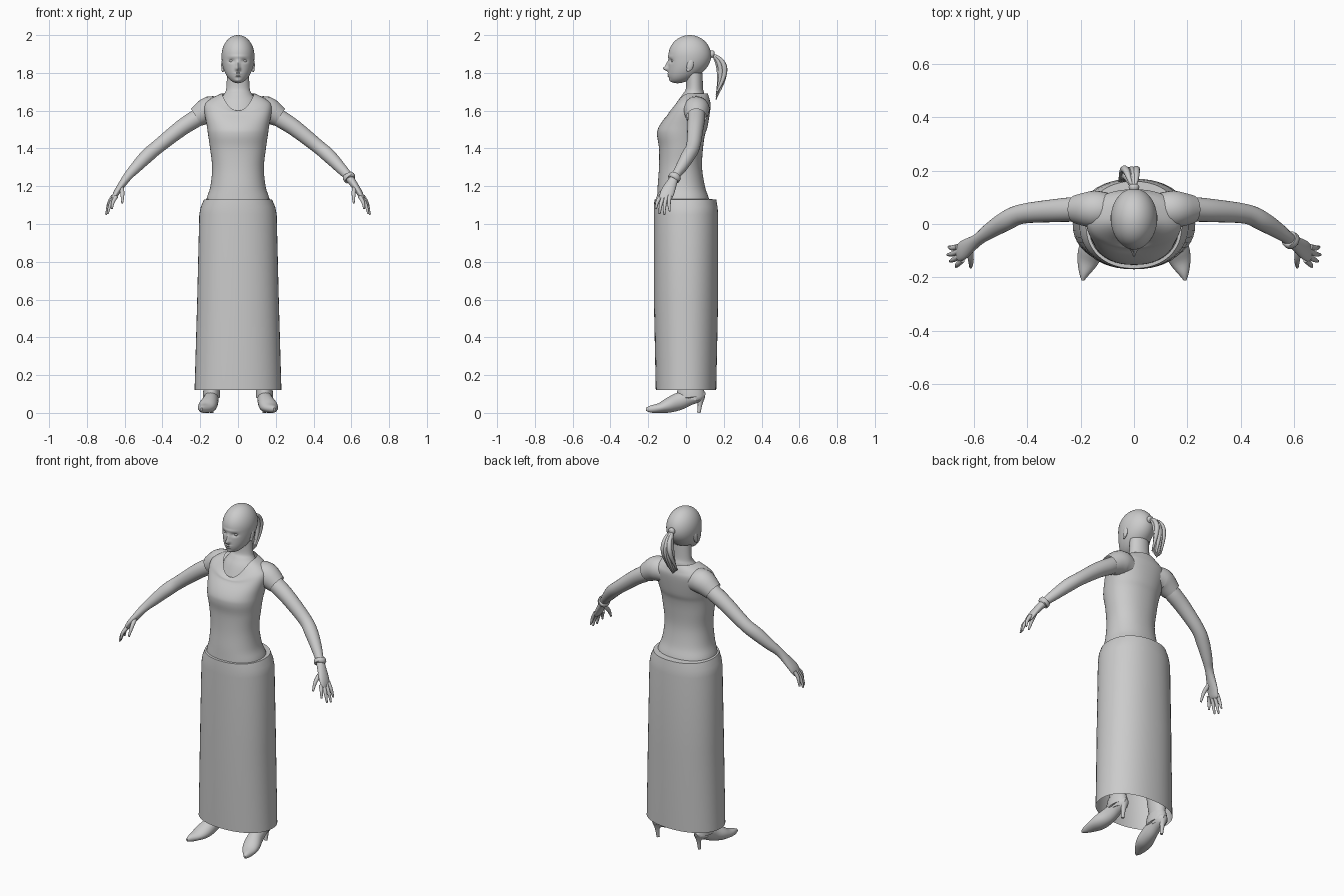
import bpy, bmesh, math
from mathutils import Vector, Matrix

if "Cube" in bpy.data.objects:
    bpy.data.objects.remove(bpy.data.objects["Cube"])

colour = (0.6, 0.6, 0.6, 1)
grey = bpy.data.materials.new("plain grey")
grey.use_nodes = True
grey.diffuse_color = colour
grey.node_tree.nodes["Principled BSDF"].inputs["Base Color"].default_value = colour


def finish(name, bm, mirror=False):
    bmesh.ops.recalc_face_normals(bm, faces=bm.faces)
    mesh = bpy.data.meshes.new(name)
    bm.to_mesh(mesh)
    bm.free()
    mesh.materials.append(grey)
    part = bpy.data.objects.new(name, mesh)
    bpy.context.collection.objects.link(part)
    if mirror:
        part.modifiers.new("Mirror", "MIRROR").use_mirror_merge = False
    bpy.ops.object.select_all(action="DESELECT")
    part.select_set(True)
    bpy.context.view_layer.objects.active = part
    bpy.ops.object.shade_smooth_by_angle(angle=math.radians(40))


def smooth(rows, steps):
    """Catmull-Rom interpolation of a list of number tuples."""
    out = []
    for i in range(len(rows) - 1):
        quad = rows[max(i - 1, 0)], rows[i], rows[i + 1], rows[min(i + 2, len(rows) - 1)]
        for step in range(steps):
            t = step / steps
            out.append([b + t / 2 * (c - a + t * (2*a - 5*b + 4*c - d + t * (3*(b - c) + d - a)))
                        for a, b, c, d in zip(*quad)])
    return out + [list(rows[-1])]


def circle(count):
    return [(math.cos(math.tau * i / count), math.sin(math.tau * i / count)) for i in range(count)]


def add_skin(bm, rings, caps):
    loops = [[bm.verts.new(point) for point in ring] for ring in rings]
    for low, high in zip(loops, loops[1:]):
        for i in range(len(low)):
            bm.faces.new((low[i - 1], low[i], high[i], high[i - 1]))
    if caps:
        bm.faces.new(loops[0])
        bm.faces.new(loops[-1])


def stack(name, rows, steps=5, power=2.2, dip=lambda z: 0):
    """Level rings given as height, half width, front and back; dip lowers the front."""
    rings = []
    for z, half, front, back in smooth(rows, steps):
        ring = []
        for pair in circle(48):
            c, s = [math.copysign(abs(v) ** (2 / power), v) for v in pair]
            y = (front + back) / 2 + s * (back - front) / 2
            ring.append((half * c, y, z - dip(z) * min(s, 0) ** 2))
        rings.append(ring)
    bm = bmesh.new()
    add_skin(bm, rings, False)
    finish(name, bm)


def add_tube(bm, rows, segs=24, steps=4, ref=(0, 1, 0), caps=True):
    """Rings square to a path: x, y, z, radius along ref, optional other radius."""
    rows = smooth([row if len(row) > 4 else (*row, row[3]) for row in rows], steps)
    centres = [Vector(row[:3]) for row in rows]
    rings = []
    for i, (*_, wide, thin) in enumerate(rows):
        ahead = (centres[min(i + 1, len(rows) - 1)] - centres[max(i - 1, 0)]).normalized()
        u = Vector(ref)
        u = (u - ahead * u.dot(ahead)).normalized()
        v = ahead.cross(u)
        rings.append([centres[i] + u * wide * c + v * thin * s for c, s in circle(segs)])
    add_skin(bm, rings, caps)


def tube(name, rows, mirror=False, **options):
    bm = bmesh.new()
    add_tube(bm, rows, **options)
    finish(name, bm, mirror)


def ball(name, centre, size, tilt=0):
    bm = bmesh.new()
    placing = Matrix.Translation(centre) @ Matrix.Rotation(tilt, 4, "X") @ Matrix.Diagonal((*size, 1))
    bmesh.ops.create_uvsphere(bm, u_segments=20, v_segments=12, radius=1, matrix=placing)
    finish(name, bm, True)


# Skirt: tube open at the hem, with a narrow shelf at the waist
stack("skirt", [(.12, .23, -.16, .16), (.6, .216, -.17, .17), (1.05, .205, -.17, .17),
                (1.09, .197, -.17, .167), (1.13, .18, -.167, .16), (1.132, .16, -.14, .12)], steps=1)


# Shirt body with a scooped neckline, and short sleeves
def neckline(z):
    return .09 * (max(z - 1.45, 0) / .24) ** 2


stack("shirt", [(1.1, .173, -.155, .13), (1.14, .165, -.153, .12), (1.2, .146, -.15, .1),
                (1.3, .137, -.143, .085), (1.4, .148, -.143, .09), (1.47, .158, -.153, .1),
                (1.52, .165, -.145, .115), (1.62, .18, -.1, .13), (1.66, .15, -.09, .125),
                (1.692, .086, -.075, .115)], dip=neckline)
tube("sleeves", [(.09, .055, 1.6, .06), (.15, .055, 1.606, .07), (.22, .055, 1.565, .053)],
     mirror=True, caps=False)

# Neck and upper chest
stack("neck", [(1.58, .12, -.075, .11), (1.65, .1, -.043, .1), (1.69, .072, -.016, .097),
               (1.72, .062, 0, .09), (1.8, .058, 0, .088)], power=2)

# Head: an egg with the jaw drawn forward, then soft facial features
# Each feature: side offset, height, spread across, spread up, push
features = [(0, 1.822, .011, .011, -.026), (0, 1.842, .009, .018, -.013), (.034, 1.864, .016, .009, .011),
            (0, 1.887, .045, .006, -.004), (0, 1.795, .018, .004, -.007), (0, 1.783, .014, .004, -.007),
            (0, 1.758, .02, .009, -.006)]
bm = bmesh.new()
bmesh.ops.create_uvsphere(bm, u_segments=96, v_segments=72, radius=1)
for vert in bm.verts:
    p = vert.co
    jaw = max(-p.z, 0)
    p.y = .02 + .113 * p.y - .065 * jaw ** 2
    p.x *= .087
    p.z = 1.89 + p.z * (.145 if jaw else .11)
    if p.y < 0:
        p.y += sum(push * math.exp(-((abs(p.x) - x) / across) ** 2 - ((p.z - z) / up) ** 2)
                   for x, z, across, up, push in features)
finish("head", bm)
ball("eyeballs", (.034, -.066, 1.863), (.014, .012, .008))
ball("ears", (.08, .022, 1.842), (.009, .018, .034), -.2)
ball("ear_lobes", (.08, .012, 1.816), (.007, .009, .012))

# Ponytail: tie and a fan of tapered strands curving down
tube("hair_tie", [(0, .115, 1.895, .014), (0, .14, 1.9, .02), (0, .15, 1.9, .012)], ref=(1, 0, 0))
bm = bmesh.new()
strands, bends = 9, 6
for i in range(strands):
    fan = 2 * i / (strands - 1) - 1
    lift = .015 * math.cos(i * 2.4)
    path = []
    for k in range(bends + 1):
        t = k / bends
        arch = math.sin(math.pi * t)
        path.append((.03 * fan * t ** .5 - .025 * t, .13 + .03 * t + (.045 + lift) * arch,
                     1.9 - (.24 - .03 * abs(fan)) * t ** 1.5, .003 + .011 * arch))
    add_tube(bm, path, segs=10, ref=(1, 0, 0))
finish("ponytail", bm)

# Arms flowing into flattened palms
tube("arms", [(.15, .055, 1.61, .043), (.22, .055, 1.56, .046), (.3, .05, 1.508, .043),
              (.42, .038, 1.413, .037), (.48, .012, 1.362, .037), (.54, -.025, 1.3, .03),
              (.585, -.058, 1.25, .023), (.637, -.095, 1.175, .036, .017),
              (.656, -.108, 1.14, .034, .013), (.662, -.112, 1.128, .028, .008)], mirror=True)

# Four fingers fanned from first to little, then the thumb
bm = bmesh.new()
for i in range(4):
    f = i / 3
    bulge = f * (1 - f)
    base = Vector((.645, -.135, 1.145)).lerp(Vector((.662, -.086, 1.148)), f)
    tip = Vector((.668, -.16, 1.08)).lerp(Vector((.695, -.086, 1.067)), f)
    tip += Vector((.06, -.02, -.1)) * bulge
    middle = (base + tip) / 2 + Vector((.005, -.004, .004))
    add_tube(bm, [(*base, .011), (*middle, .0095), (*tip, .005)], segs=10)
add_tube(bm, [(.618, -.09, 1.2, .013), (.612, -.135, 1.16, .011), (.613, -.163, 1.11, .005)], segs=10)
finish("fingers", bm, True)
tube("bracelet", [(.58, -.054, 1.256, .024), (.582, -.056, 1.253, .032), (.594, -.065, 1.24, .033),
                  (.596, -.067, 1.237, .024)], steps=2)

# Legs, ankle cuffs and heeled shoes
tube("legs", [(.14, .03, .07, .055, .036), (.14, .03, .13, .055, .036), (.14, .02, .35, .07, .055),
              (.14, 0, .55, .06, .055), (.1, 0, 1.1, .1, .07)], mirror=True)
tube("ankle_cuffs", [(.14, .027, .08, .06, .036), (.14, .026, .083, .073, .045),
                     (.14, .025, .11, .073, .045), (.14, .025, .14, .065, .04)], mirror=True, steps=1)
tube("shoes", [(.138, .1, .088, .012, .016), (.138, .075, .092, .032, .034), (.14, .02, .083, .037, .042),
               (.146, -.04, .06, .042, .046), (.16, -.095, .039, .048, .039), (.174, -.14, .026, .04, .026),
               (.187, -.185, .02, .02, .019), (.192, -.212, .019, .005, .008)], mirror=True, ref=(1, 0, 0))
tube("shoe_heels", [(.138, .077, .085, .025), (.138, .075, .05, .013), (.138, .068, 0, .009)], mirror=True)
